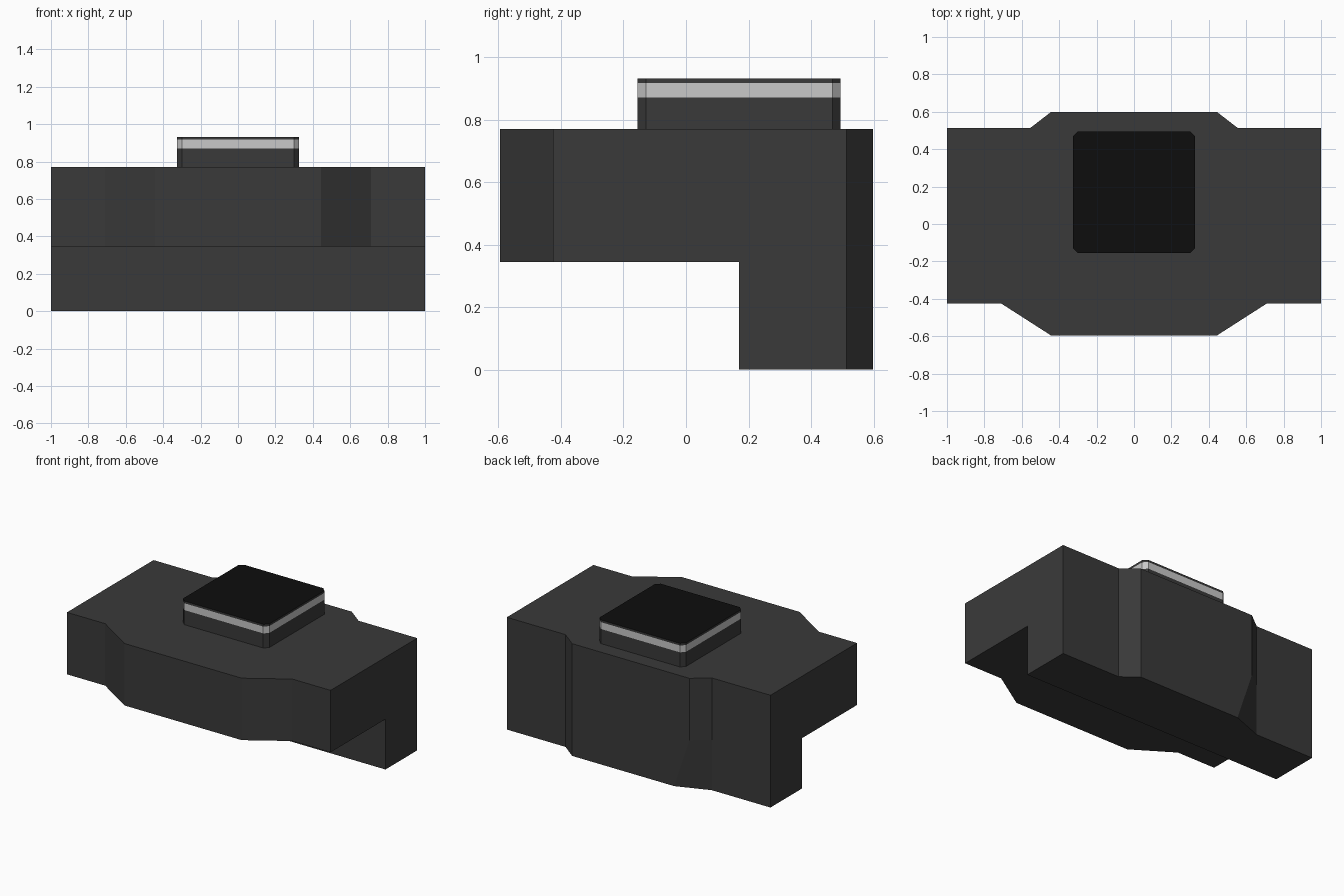
import bpy
import bmesh

if "Cube" in bpy.data.objects:
    bpy.data.objects.remove(bpy.data.objects["Cube"])


def material(name, v):
    m = bpy.data.materials.new(name)
    m.diffuse_color = (v, v, v, 1)
    m.use_nodes = True
    m.node_tree.nodes["Principled BSDF"].inputs["Base Color"].default_value = m.diffuse_color
    return m


dark = material("dark grey", 0.042)
light = material("light grey", 0.58)
black = material("black", 0.004)


def finish(bm, name, mats):
    bmesh.ops.remove_doubles(bm, verts=bm.verts, dist=1e-5)
    bmesh.ops.recalc_face_normals(bm, faces=bm.faces)
    me = bpy.data.meshes.new(name)
    bm.to_mesh(me)
    bm.free()
    for m in mats:
        me.materials.append(m)
    ob = bpy.data.objects.new(name, me)
    bpy.context.collection.objects.link(ob)
    return ob


def face(bm, pts):
    return bm.faces.new([bm.verts.new(p) for p in pts])


def at(ring, z):
    return [(x, y, z) for x, y in ring]


def walls(bm, low, high):
    for i in range(len(low) - 1):
        face(bm, [low[i], low[i + 1], high[i + 1], high[i]])


# L-shaped housing: outline split into front (overhang) and back (down to the floor)
MID, TOP, LEG = 0.345, 0.77, 0.17
half_front = [(0.445, -0.595), (0.71, -0.425), (1, -0.425), (1, LEG)]
half_back = [(1, LEG), (1, 0.513), (0.555, 0.513), (0.445, 0.598)]
front = [(-x, y) for x, y in reversed(half_front)] + half_front
back = half_back + [(-x, y) for x, y in reversed(half_back)]
foot = list(back)
foot[4] = (-0.33, 0.598)          # one step flares inward towards the floor

bm = bmesh.new()
walls(bm, at(front, MID), at(front, TOP))
walls(bm, at(back, MID), at(back, TOP))
walls(bm, at(foot, 0), at(back, MID))
face(bm, at(front, MID))
face(bm, at(foot, 0))
face(bm, at(front + back[1:-1], TOP))
face(bm, [(-1, LEG, 0), (1, LEG, 0), (1, LEG, MID), (-1, LEG, MID)])
finish(bm, "housing", [dark])

# Square button with clipped corners, light band and black top
X, Y0, Y1, C = 0.327, -0.155, 0.495, 0.027
pad = [(-X + C, Y0), (X - C, Y0), (X, Y0 + C), (X, Y1 - C),
       (X - C, Y1), (-X + C, Y1), (-X, Y1 - C), (-X, Y0 + C)]
levels = [TOP, 0.87, 0.917, 0.932]
bm = bmesh.new()
for a, b in zip(levels, levels[1:]):
    walls(bm, at(pad + pad[:1], a), at(pad + pad[:1], b))
face(bm, at(pad, levels[-1])).normal_update()
for f in bm.faces:
    z = f.calc_center_median().z
    f.material_index = 2 if z > 0.93 else 1 if 0.87 < z < 0.917 else 0
bmesh.ops.recalc_face_normals(bm, faces=bm.faces)
finish(bm, "button", [dark, light, black])
